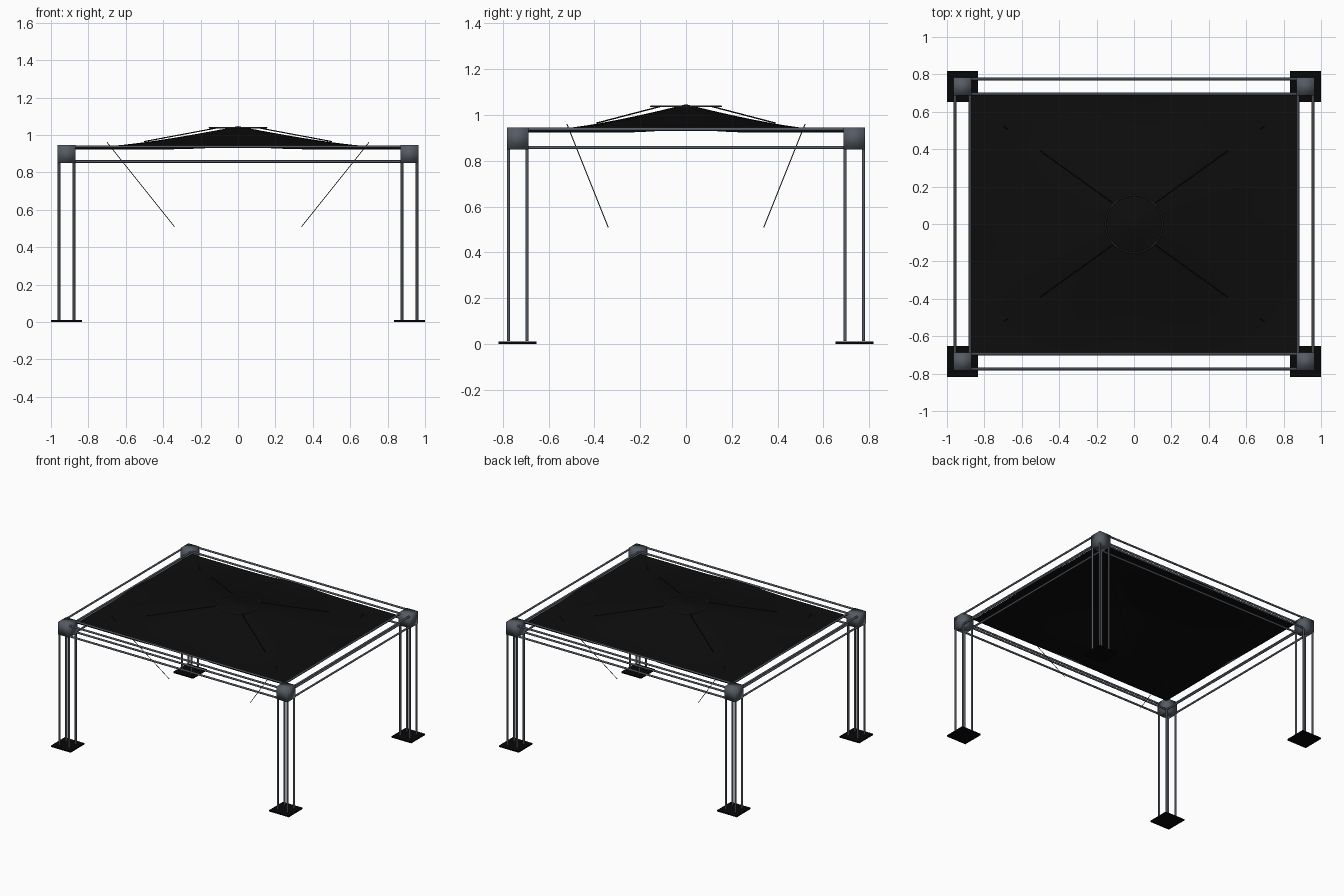
import bpy, bmesh, math
from mathutils import Vector

cube = bpy.data.objects.get("Cube")
if cube:
    bpy.data.objects.remove(cube, do_unlink=True)


def material(name, color, rough=0.6):
    m = bpy.data.materials.new(name)
    m.use_nodes = True
    rgba = (*color, 1)
    m.diffuse_color = rgba
    bsdf = m.node_tree.nodes["Principled BSDF"]
    bsdf.inputs["Base Color"].default_value = rgba
    bsdf.inputs["Roughness"].default_value = rough
    return m


STEEL = material("steel grey", (0.09, 0.105, 0.125))
CLOTH = material("black cloth", (0.004, 0.004, 0.004))
PLATE = material("base black", (0.002, 0.002, 0.002))
ROPE = material("dark rope", (0.006, 0.006, 0.006))
RING = material("ring grey", (0.05, 0.05, 0.055))


def finish(name, bm, mat, smooth=False):
    me = bpy.data.meshes.new(name)
    bm.to_mesh(me)
    bm.free()
    me.materials.append(mat)
    for p in me.polygons:
        p.use_smooth = smooth
    ob = bpy.data.objects.new(name, me)
    bpy.context.collection.objects.link(ob)
    return ob


def box(name, center, size, mat, smooth=False):
    bm = bmesh.new()
    bmesh.ops.create_cube(bm, size=1)
    for v in bm.verts:
        v.co = Vector(center) + Vector([a * s for a, s in zip(v.co, size)])
    return finish(name, bm, mat, smooth)


def rod(name, a, b, radius, mat, sides=12):
    a, b = Vector(a), Vector(b)
    bm = bmesh.new()
    bmesh.ops.create_cone(bm, cap_ends=True, segments=sides, radius1=radius,
                          radius2=radius, depth=(b - a).length)
    turn = (b - a).to_track_quat('Z', 'Y')
    for v in bm.verts:
        v.co = turn @ v.co + (a + b) / 2
    ob = finish(name, bm, mat)
    for p in ob.data.polygons:
        p.use_smooth = len(p.vertices) == 4
    return ob


CX, CY, CZ = 0.917, 0.735, 0.898     # corner block centre
OFF, R, BLOCK = 0.04, 0.007, 0.095   # pole spacing, radius, block size
SIDES = ((1, "left"), (-1, "right"))
ENDS = ((-1, "front"), (1, "back"))

# Legs: base plate, four poles, corner block, and the ropes of that corner
for sx, side in SIDES:
    for sy, end in ENDS:
        tag = f"{end}_{side}"
        box(f"base_plate_{tag}", (sx * CX, sy * CY, 0.005), (0.166, 0.166, 0.01), PLATE)
        box(f"corner_block_{tag}", (sx * CX, sy * CY, CZ), (BLOCK,) * 3, STEEL, True)
        for dx in (-OFF, OFF):
            for dy in (-OFF, OFF):
                x, y = sx * CX + dx, sy * CY + dy
                rod(f"leg_pole_{tag}", (x, y, 0.012), (x, y, CZ), R, STEEL)
        rod(f"roof_rope_{tag}", (sx * 0.11, sy * 0.11, 1.038),
            (sx * 0.5, sy * 0.39, 0.965), 0.003, ROPE, 6)
        rod(f"hanging_rope_{tag}", (sx * 0.70, sy * 0.52, 0.96),
            (sx * 0.34, sy * 0.34, 0.51), 0.002, ROPE, 6)

# Four-rail beams along every side
for d in (-OFF, OFF):
    for dz in (-OFF, OFF):
        z = CZ + dz
        for s, end in ENDS:
            y = s * CY + d
            rod(f"{end}_rail", (-CX, y, z), (CX, y, z), R, STEEL)
        for s, side in SIDES:
            x = s * CX + d
            rod(f"{side}_rail", (x, -CY, z), (x, CY, z), R, STEEL)

# Canopy: a cloth rising to a soft peak, with gently waving edges
HX, HY, N = 0.872, 0.69, 40


def canopy_height(u, v):
    u, v = abs(u), abs(v)
    d = min(1, (u ** 3 + v ** 3) ** (1 / 3))
    t = min(u, v) / max(u, v, 0.001)
    wave = 0.015 * math.exp(-(t / 0.22) ** 2) * max(u, v) ** 6
    return 0.923 + 0.124 * (1 - d) ** 1.4 + wave


bm = bmesh.new()
bmesh.ops.create_grid(bm, x_segments=N, y_segments=N, size=1)
for vert in bm.verts:
    u, v = vert.co.x, vert.co.y
    vert.co = (u * HX, v * HY, canopy_height(u, v))
finish("canopy", bm, CLOTH, True)

# Ring around the peak
bpy.ops.mesh.primitive_torus_add(major_radius=0.153, minor_radius=0.004,
                                 major_segments=48, minor_segments=8,
                                 location=(0, 0, 1.038))
ring = bpy.context.object
ring.name = "peak_ring"
ring.data.materials.append(RING)
bpy.ops.object.shade_smooth()
